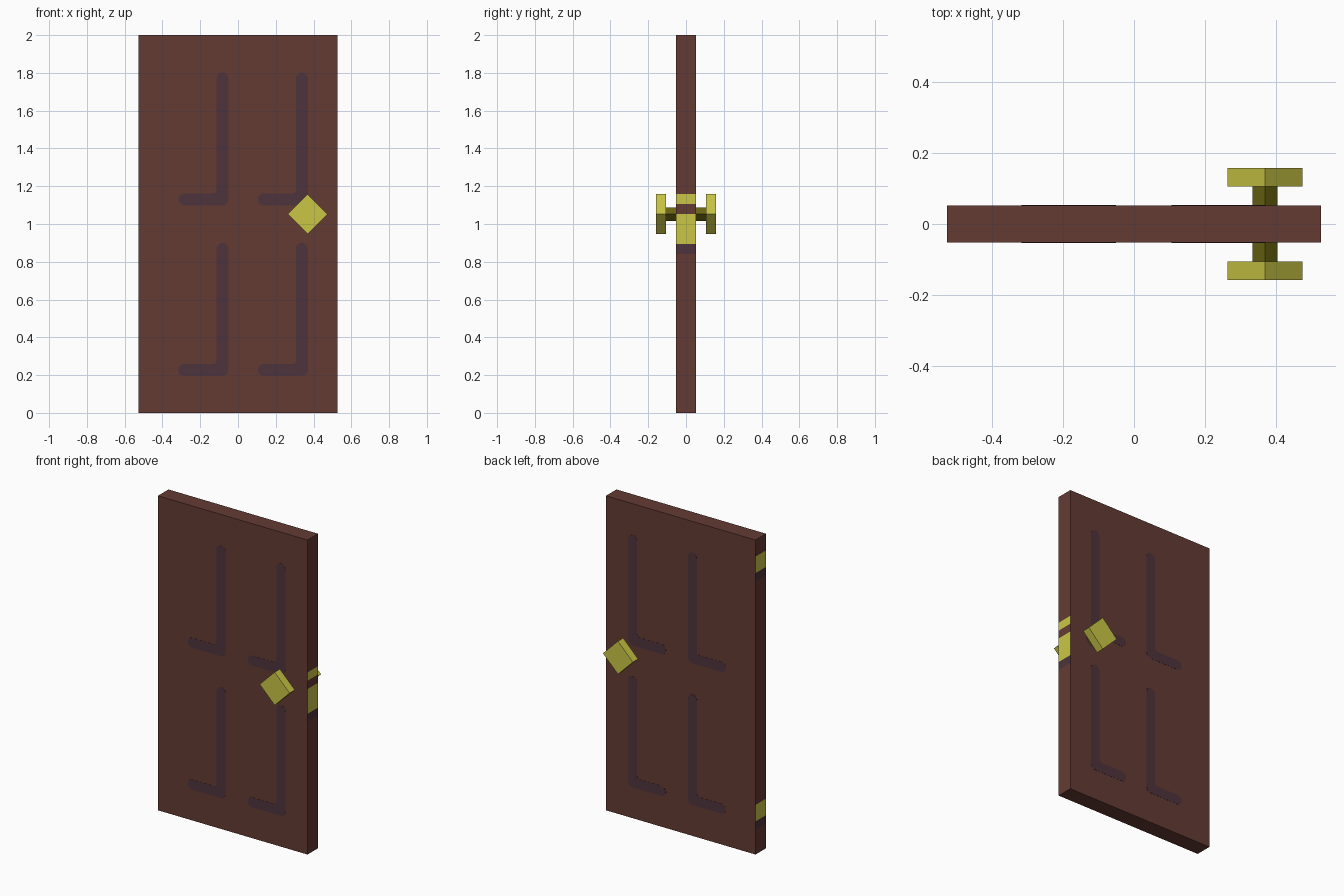
import bpy, bmesh, math
from mathutils import Vector

if "Cube" in bpy.data.objects:
    bpy.data.objects.remove(bpy.data.objects["Cube"])

U = 1 / 19                      # modelling unit: door is 20 x 2 x 38 units
W, D, H = 10 * U, U, 2.0        # half width, half depth, height


def material(name, hexcode):
    def lin(c):
        c /= 255
        return c / 12.92 if c <= 0.04045 else ((c + 0.055) / 1.055) ** 2.4
    m = bpy.data.materials.new(name)
    m.diffuse_color = [lin(int(hexcode[i:i + 2], 16)) for i in (0, 2, 4)] + [1]
    m.use_nodes = True
    m.node_tree.nodes["Principled BSDF"].inputs["Base Color"].default_value = m.diffuse_color
    return m


BROWN = material("door brown", "643B34")
DARK = material("groove plum", "4F343D")
BRASS = material("brass yellow", "CAC645")
OLIVE = material("dark brass", "6A6412")


def finish(bm, name, mats, mirror=False):
    bmesh.ops.recalc_face_normals(bm, faces=bm.faces)
    me = bpy.data.meshes.new(name)
    bm.to_mesh(me)
    bm.free()
    for m in mats:
        me.materials.append(m)
    ob = bpy.data.objects.new(name, me)
    bpy.context.collection.objects.link(ob)
    if mirror:
        mod = ob.modifiers.new("front_and_back", 'MIRROR')
        mod.use_axis = (False, True, False)
    return ob


def prism(name, pts, y0, y1, mat):
    """Outline in x,z extruded along y, mirrored to the other door face."""
    bm = bmesh.new()
    face = bm.faces.new([bm.verts.new((x, y0, z)) for x, z in pts])
    ext = bmesh.ops.extrude_face_region(bm, geom=[face], use_keep_orig=True)
    for v in ext["geom"]:
        if isinstance(v, bmesh.types.BMVert):
            v.co.y = y1
    return finish(bm, name, [mat], mirror=True)


def rounded(corners, steps=5):
    """Round each right-angled corner (x, z, radius)."""
    out, n = [], len(corners)
    for i, (x, z, r) in enumerate(corners):
        p = Vector((x, z))
        a = (Vector(corners[i - 1][:2]) - p).normalized()
        b = (Vector(corners[(i + 1) % n][:2]) - p).normalized()
        for k in range(steps + 1):
            t = k / steps * math.pi / 2
            out.append(p + r * (a * (1 - math.sin(t)) + b * (1 - math.cos(t))))
    return out


# door slab, with hinge and latch bands on its narrow edges
right_bands = [(21, 22, 2), (17, 20, 2), (16, 17, 1)]
left_bands = [(34, 36, 2), (33, 34, 1), (4, 6, 2), (3, 4, 1)]
bm = bmesh.new()
bmesh.ops.create_cube(bm, size=1)
for v in bm.verts:
    v.co = (v.co.x * 2 * W, v.co.y * 2 * D, (v.co.z + 0.5) * H)
for k in sorted({k for b in right_bands + left_bands for k in b[:2]}):
    bmesh.ops.bisect_plane(bm, geom=bm.verts[:] + bm.edges[:] + bm.faces[:],
                           plane_co=(0, 0, k * U), plane_no=(0, 0, 1))
for f in bm.faces:
    c = f.calc_center_median()
    if abs(c.x) > W - 0.001:
        for lo, hi, idx in (right_bands if c.x > 0 else left_bands):
            if lo * U < c.z < hi * U:
                f.material_index = idx
finish(bm, "door_slab", [BROWN, DARK, BRASS])

# painted L-shaped panel grooves on both faces
w, r = 0.063, 0.0312
for right in (-0.051, 0.37):
    left = right - 0.265
    for low in (0.196, 1.098):
        top, inner = low + 0.704, right - w
        outline = rounded([(left, low, r), (right, low, r), (right, top, r),
                           (inner, top, r), (inner, low + w, 0.02),
                           (left, low + w, r)])
        prism("panel_groove", outline, -D + 0.001, -D - 0.001, DARK)


# diamond handles on both faces
def diamond(h):
    cx, cz = 7 * U, 20 * U
    return [(cx - h, cz), (cx, cz - h), (cx + h, cz), (cx, cz + h)]


prism("handle_shaft", diamond(0.0355), -D, -2 * U, OLIVE)
prism("handle_knob", diamond(2 * U), -2 * U, -3 * U, BRASS)
